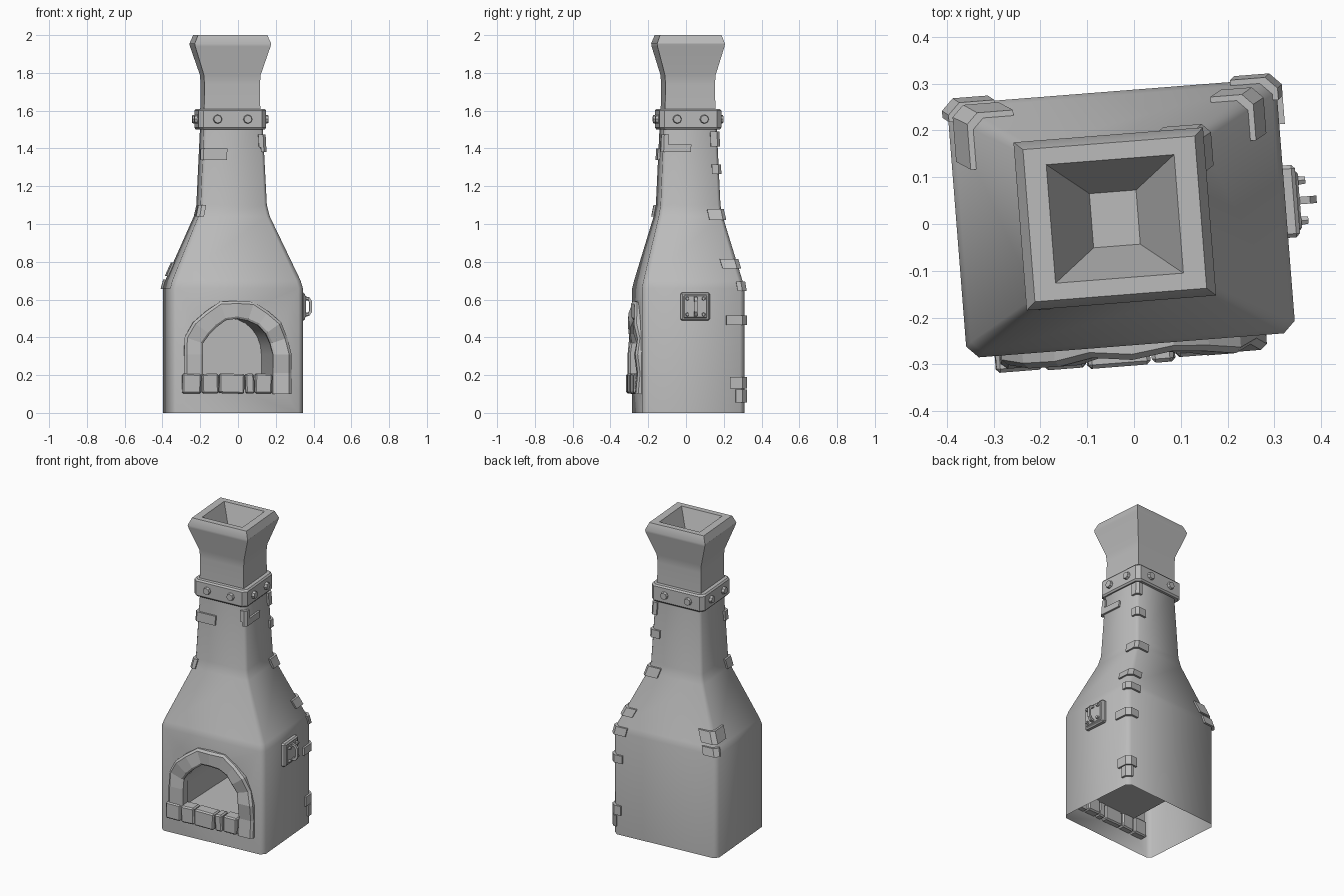
import bpy, bmesh, math, random
from mathutils import Matrix, Vector

random.seed(4)
cube = bpy.data.objects.get("Cube")
if cube:
    bpy.data.objects.remove(cube, do_unlink=True)

grey = bpy.data.materials.new("stone_grey")
grey.use_nodes = True
grey.diffuse_color = (0.5, 0.5, 0.5, 1)
grey.node_tree.nodes["Principled BSDF"].inputs["Base Color"].default_value = (0.5, 0.5, 0.5, 1)

# The whole oven is turned slightly about its vertical axis
PLACE = Matrix.Translation((-0.027, 0.012, 0)) @ Matrix.Rotation(math.radians(4.5), 4, 'Z')


def make(name, bm, smooth=None):
    bmesh.ops.recalc_face_normals(bm, faces=bm.faces)
    mesh = bpy.data.meshes.new(name)
    bm.to_mesh(mesh)
    bm.free()
    mesh.materials.append(grey)
    ob = bpy.data.objects.new(name, mesh)
    ob.matrix_world = PLACE
    bpy.context.collection.objects.link(ob)
    if smooth:
        shade(ob, smooth)
    return ob


def shade(ob, degrees):
    bpy.ops.object.select_all(action='DESELECT')
    ob.select_set(True)
    bpy.context.view_layer.objects.active = ob
    bpy.ops.object.shade_smooth_by_angle(angle=math.radians(degrees))


def loft(bm, loops, cap=True, closed=False):
    """Skin a list of point loops."""
    rings = [[bm.verts.new(p) for p in loop] for loop in loops]
    pairs = list(zip(rings, rings[1:]))
    if closed:
        pairs.append((rings[-1], rings[0]))
    for a, b in pairs:
        for i in range(len(a)):
            j = (i + 1) % len(a)
            bm.faces.new((a[i], a[j], b[j], b[i]))
    if cap:
        bm.faces.new(rings[0])
        bm.faces.new(rings[-1])


def ring(z, w, d, c=0.0, dx=0.0):
    """Rectangle loop with optional chamfered corners."""
    out = []
    for sx, sy in ((1, 1), (-1, 1), (-1, -1), (1, -1)):
        if c == 0:
            out.append((sx * w + dx, sy * d, z))
            continue
        ends = [(sx * w + dx, sy * (d - c), z), (sx * (w - c) + dx, sy * d, z)]
        out += ends if sx * sy > 0 else ends[::-1]
    return out


def box(bm, centre, size, rot=0.0, bevel=0.0):
    m = Matrix.Translation(centre) @ Matrix.Rotation(rot, 4, 'Y') @ Matrix.Diagonal((*size, 1))
    verts = bmesh.ops.create_cube(bm, size=1, matrix=m)["verts"]
    if bevel:
        edges = list({e for v in verts for e in v.link_edges})
        bmesh.ops.bevel(bm, geom=edges, offset=bevel, segments=1, affect='EDGES')


def stud(bm, centre, normal, radius, height, sides=8):
    m = Matrix.Translation(centre) @ Vector(normal).to_track_quat('Z', 'Y').to_matrix().to_4x4()
    bmesh.ops.create_cone(bm, cap_ends=True, segments=sides, radius1=radius,
                          radius2=radius * 0.8, depth=height, matrix=m)


# Tapered body: height, half width, half depth, chamfer, sideways drift
BODY = [(0, .352, .272, .025, 0), (.66, .352, .272, .025, 0), (.7, .341, .263, .025, 0),
        (1.04, .19, .17, .018, -.006), (1.1, .176, .159, .016, -.007), (1.55, .155, .139, .014, -.008)]
bm = bmesh.new()
loft(bm, [ring(*r) for r in BODY])
body = make("oven_body", bm)

# Firebox tunnel cut into the body
ARCH_Z = 0.31


def arch_outline(y, radius):
    pts = [(radius, y, 0.19)]
    for i in range(13):
        a = math.pi * i / 12
        pts.append((radius * math.cos(a), y, ARCH_Z + 0.19 * math.sin(a)))
    return pts + [(-radius, y, 0.19)]


bm = bmesh.new()
loft(bm, [arch_outline(-0.4, 0.19), arch_outline(-0.27, 0.19), arch_outline(0.24, 0.17)])
cutter = make("firebox_cutter", bm)
cutter.hide_render = True
cut = body.modifiers.new("firebox", 'BOOLEAN')
cut.object = cutter
cut.solver = 'EXACT'
bpy.context.view_layer.update()
graph = bpy.context.evaluated_depsgraph_get()
hollow = bpy.data.meshes.new_from_object(body.evaluated_get(graph))
body.modifiers.clear()
body.data = hollow
bpy.data.objects.remove(cutter, do_unlink=True)

# Open underside
bm = bmesh.new()
bm.from_mesh(hollow)
under = [f for f in bm.faces if all(v.co.z < 0.001 for v in f.verts)]
bmesh.ops.delete(bm, geom=under, context='FACES')
bm.to_mesh(hollow)
bm.free()
shade(body, 50)

# Flared chimney with a funnel mouth
bm = bmesh.new()
D = -0.014
loft(bm, [ring(z, w, d, 0, D) for z, w, d in (
    (1.54, .15, .135), (1.74, .147, .131), (1.79, .151, .135), (1.94, .2, .178), (1.955, .203, .18),
    (2.0, .184, .163), (2.0, .137, .127), (1.78, .05, .058))])
make("chimney", bm, 30)

# Collar with bolts
bm = bmesh.new()
loft(bm, [ring(z, w, w - .016, .024, D) for z, w in (
    (1.5, .172), (1.51, .18), (1.6, .18), (1.61, .172))])
make("collar", bm)
bm = bmesh.new()
for s in (-1, 1):
    for t in (-0.08, 0.08):
        stud(bm, (t + D, s * .168, 1.555), (0, s, 0), .026, .024)
        stud(bm, (s * .184 + D, t * .9, 1.555), (s, 0, 0), .026, .024)
make("collar_bolts", bm)

# Rough stone arch around the firebox
path = [(math.pi, -0.11)]
path += [(math.pi * (1 - i / 10), 0) for i in range(11)]
path += [(0, -0.1), (0, -0.21)]
sections = []
for a, drop in path:
    ri, ro = 0.185 + random.uniform(-.006, .006), 0.288 + random.uniform(-.008, .008)
    front = -0.298 + random.uniform(-.012, .01)

    def at(r, y):
        return (r * math.cos(a), y, ARCH_Z + r * math.sin(a) + drop)
    sections.append([at(ri, -.24), at(ri, front + .008), at(ri + .012, front),
                     at(ro - .014, front), at(ro, front + .012), at(ro, -.24)])
bm = bmesh.new()
loft(bm, sections)
make("firebox_arch", bm)

# Sill bricks below the opening
bm = bmesh.new()
for x0, x1, lean in ((-.292, -.192, .02), (-.188, -.1, -.02), (-.096, .037, .03),
                     (.043, .09, -.04), (.094, .185, .03)):
    box(bm, ((x0 + x1) / 2, -.27 + random.uniform(-.008, .008), .155),
        (x1 - x0, .08, .105), lean, .008)
make("sill_bricks", bm)


# Bricks wrapped round the body corners
def body_size(z):
    for a, b in zip(BODY, BODY[1:]):
        if a[0] <= z <= b[0]:
            t = (z - a[0]) / (b[0] - a[0])
            return [p + (q - p) * t for p, q in zip(a[1:], b[1:])]


def corner_brick(bm, sx, sy, z, h, lx, ly, t=.012):
    loops = []
    for k in (-.5, .5):
        w, d, c, dx = body_size(z + k * h)
        X, Y = w + t, d + t
        flat = [(X - lx, Y), (X - c, Y), (X, Y - c), (X, Y - ly),
                (w - t, Y - ly), (w - t, d - c - t), (w - c - t, d - t), (X - lx, d - t)]
        loops.append([(sx * x + dx, sy * y, z + k * h) for x, y in flat])
    loft(bm, loops)


groups = {
    "front_right_corner_bricks": (-1, -1, [(1.37, .06, .14, .05), (1.07, .06, .04, .08)]),
    "front_left_corner_bricks": (1, -1, [(1.4, .04, .03, .16), (1.44, .07, .04, .04)]),
    "back_right_corner_bricks": (-1, 1, [(.76, .07, .1, .12), (.68, .05, .1, .04)]),
    "back_left_corner_bricks": (1, 1, [
        (1.45, .08, .04, .05), (1.29, .05, .07, .05), (1.05, .06, .1, .09), (.79, .05, .09, .1),
        (.67, .05, .1, .05), (.49, .05, .08, .11), (.16, .06, .07, .09), (.09, .07, .04, .06)]),
}
for name, (sx, sy, bricks) in groups.items():
    bm = bmesh.new()
    for brick in bricks:
        corner_brick(bm, sx, sy, *brick)
    make(name, bm)

# Side hatch: plate, rivets and pull handle
bm = bmesh.new()
HY, HZ = 0.008, 0.563
box(bm, (.36, HY, HZ), (.036, .155, .148), 0, .008)
box(bm, (.375, HY, HZ), (.016, .125, .12), 0, .004)
make("hatch_plate", bm)
bm = bmesh.new()
for s in (-1, 1):
    for t in (-1, 1):
        stud(bm, (.389, HY + s * .043, HZ + t * .042), (1, 0, 0), .011, .018, 6)
make("hatch_rivets", bm)
bm = bmesh.new()
loft(bm, [[(x, HY + s * .008, z) for x, z in (
    (.375, HZ - .055), (.405, HZ - .05), (.419, HZ - .03), (.419, HZ + .03),
    (.405, HZ + .05), (.375, HZ + .055), (.375, HZ + .04), (.398, HZ + .036),
    (.406, HZ + .022), (.406, HZ - .022), (.398, HZ - .036), (.375, HZ - .04))] for s in (-1, 1)])
make("hatch_handle", bm)
